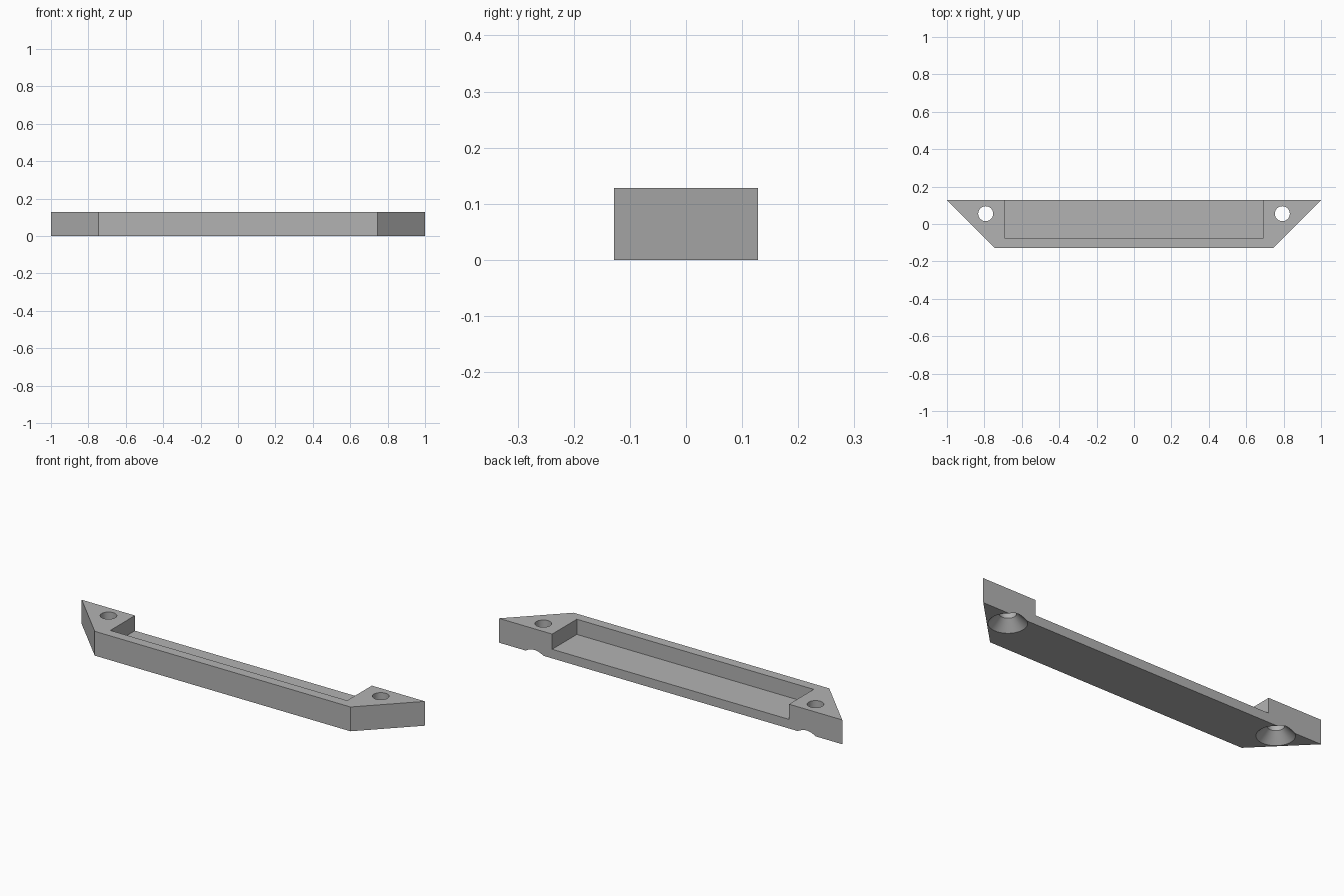
import bpy
import bmesh

cube = bpy.data.objects.get("Cube")
if cube:
    bpy.data.objects.remove(cube, do_unlink=True)

DEPTH = 0.128      # half depth, also the full height
FLOOR = 0.048      # height of the pocket floor

grey = bpy.data.materials.new("plain_grey")
grey.use_nodes = True
colour = (0.45, 0.45, 0.45, 1)
grey.diffuse_color = colour
grey.node_tree.nodes["Principled BSDF"].inputs["Base Color"].default_value = colour


def finish(name, bm):
    bmesh.ops.recalc_face_normals(bm, faces=bm.faces)
    mesh = bpy.data.meshes.new(name)
    bm.to_mesh(mesh)
    bm.free()
    mesh.materials.append(grey)
    obj = bpy.data.objects.new(name, mesh)
    bpy.context.collection.objects.link(obj)
    return obj


def prism(name, outline, bottom, top):
    bm = bmesh.new()
    face = bm.faces.new([bm.verts.new((x, y, bottom)) for x, y in outline])
    up = bmesh.ops.extrude_face_region(bm, geom=[face])["geom"]
    verts = [v for v in up if isinstance(v, bmesh.types.BMVert)]
    bmesh.ops.translate(bm, verts=verts, vec=(0, 0, top - bottom))
    return finish(name, bm)


def lathe(name, profile, x, y, sides=48):
    """Closed solid from (radius, height) rings."""
    bm = bmesh.new()
    edges = []
    for radius, z in profile:
        ring = bmesh.ops.create_circle(bm, segments=sides, radius=radius)["verts"]
        bmesh.ops.translate(bm, verts=ring, vec=(x, y, z))
        edges.append(list({e for v in ring for e in v.link_edges}))
    for low, high in zip(edges, edges[1:]):
        bmesh.ops.bridge_loops(bm, edges=low + high)
    for end in (edges[0], edges[-1]):
        bmesh.ops.contextual_create(bm, geom=end)
    return finish(name, bm)


# Trapezoid bar with mitred ends
bar = prism("bracket_bar", [(-0.745, -DEPTH), (0.745, -DEPTH), (1, DEPTH), (-1, DEPTH)],
            0, DEPTH)

# Pocket open to the top and back, and two countersunk screw holes
cutters = [prism("pocket_cutter", [(-0.69, -0.077), (0.69, -0.077), (0.69, 0.3), (-0.69, 0.3)],
                 FLOOR, 0.3)]
for side, sign in (("left", 1), ("right", -1)):
    cutters.append(lathe(side + "_screw_hole_cutter",
                         [(0.1, -0.01), (0.04, 0.05), (0.04, 0.2)], sign * 0.793, 0.055))

for cutter in cutters:
    cut = bar.modifiers.new(cutter.name, "BOOLEAN")
    cut.operation = "DIFFERENCE"
    cut.solver = "EXACT"
    cut.object = cutter

# Apply the cuts, then discard the cutters
bpy.context.view_layer.update()
graph = bpy.context.evaluated_depsgraph_get()
result = bpy.data.meshes.new_from_object(bar.evaluated_get(graph))
bar.modifiers.clear()
bar.data = result
for cutter in cutters:
    bpy.data.objects.remove(cutter, do_unlink=True)

bpy.ops.object.select_all(action="DESELECT")
bar.select_set(True)
bpy.context.view_layer.objects.active = bar
bpy.ops.object.shade_smooth_by_angle(angle=0.5)
